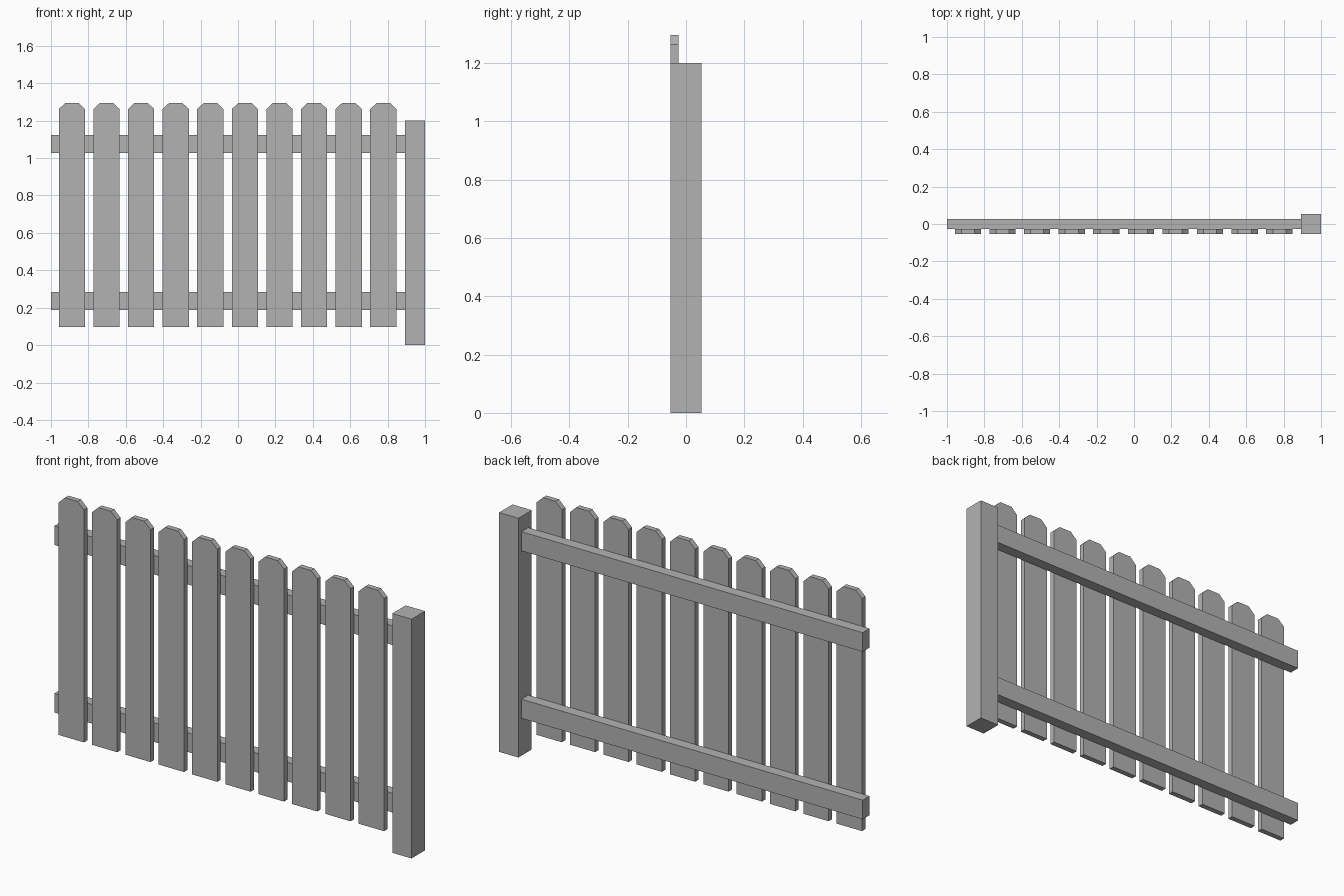
import bpy

default_cube = bpy.data.objects.get("Cube")
if default_cube:
    bpy.data.objects.remove(default_cube, do_unlink=True)

# Single grey paint for the whole fence
grey = bpy.data.materials.new("plain_grey")
grey.use_nodes = True
colour = (0.45, 0.45, 0.45, 1)
grey.diffuse_color = colour
grey.node_tree.nodes["Principled BSDF"].inputs["Base Color"].default_value = colour


def board(name, outline, y_front, y_back, x=0.0):
    """Extrude an x-z outline (counter-clockwise from the front) along y."""
    n = len(outline)
    verts = [(px, y, pz) for y in (y_front, y_back) for px, pz in outline]
    faces = [tuple(range(n)), tuple(reversed(range(n, 2 * n)))]
    faces += [(i, i + n, (i + 1) % n + n, (i + 1) % n) for i in range(n)]
    mesh = bpy.data.meshes.new(name)
    mesh.from_pydata(verts, [], faces)
    mesh.materials.append(grey)
    obj = bpy.data.objects.new(name, mesh)
    obj.location.x = x
    bpy.context.collection.objects.link(obj)
    return obj


def rectangle(x0, x1, z0, z1):
    return [(x0, z0), (x1, z0), (x1, z1), (x0, z1)]


POST_X = 0.893
RAIL_FRONT = -0.026

# End post
board("post", rectangle(POST_X, 1, 0, 1.2), -0.053, 0.053)

# Horizontal rails butting against the post
for name, z in (("lower_rail", 0.187), ("upper_rail", 1.027)):
    board(name, rectangle(-1, POST_X, z, z + 0.096), RAIL_FRONT, 0.028)

# Pickets with clipped top corners
right_half = [(0.07, 0.096), (0.07, 1.262), (0.035, 1.295)]
picket_outline = right_half + [(-px, pz) for px, pz in reversed(right_half)]
for i in range(10):
    board(f"picket_{i + 1}", picket_outline, -0.053, RAIL_FRONT, -0.888 + i * 0.185)
